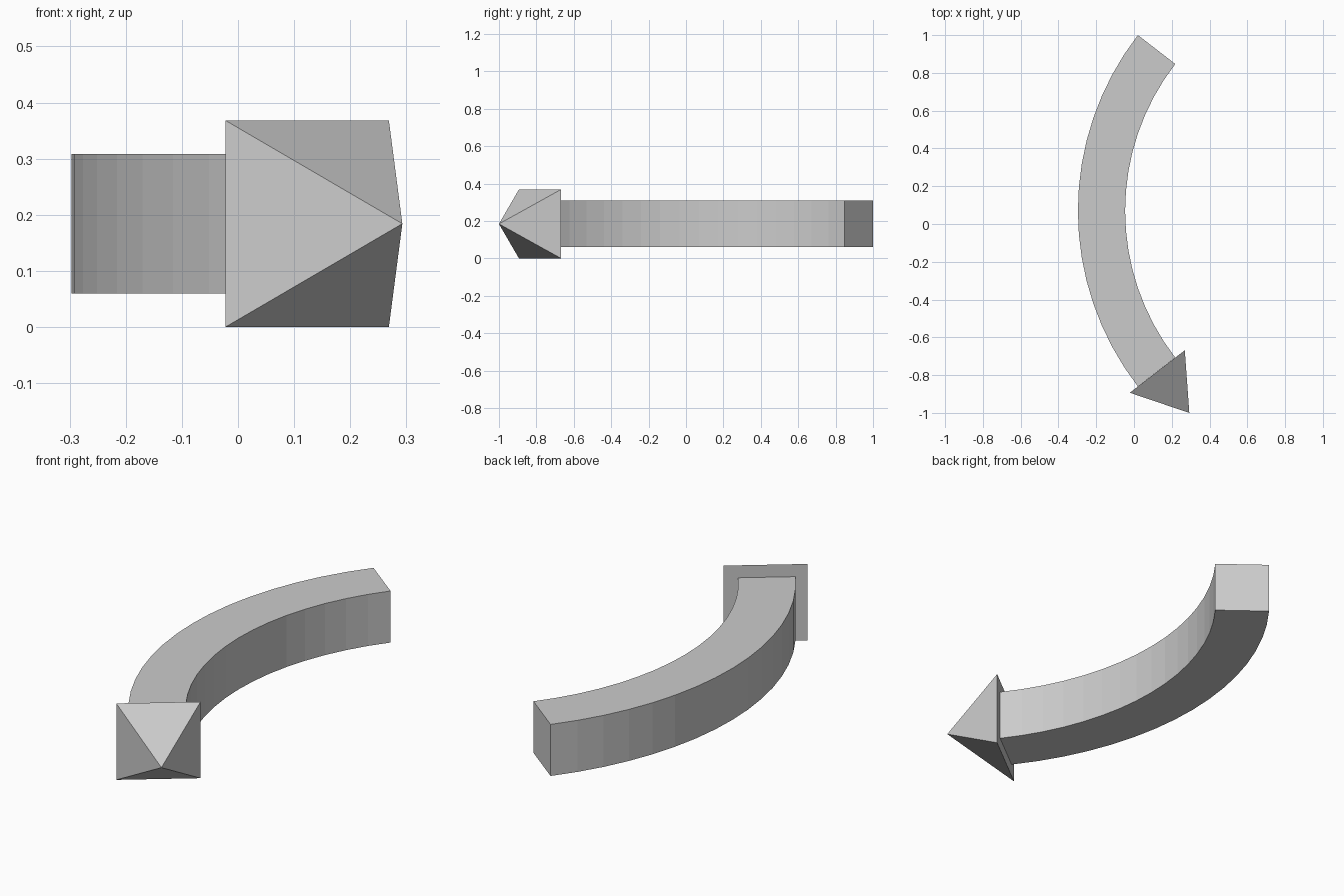
import bpy, bmesh
from math import sin, cos, radians, sqrt, pi
from mathutils import Matrix, Vector

if "Cube" in bpy.data.objects:
    bpy.data.objects.remove(bpy.data.objects["Cube"])

CX, CY, MID_Z = 1.224, 0.07, 0.184     # centre of the arc
R_OUT, R_IN = 1.521, 1.271
HALF = radians(37.7)
SEGS = 16


def add_object(name, bm):
    bmesh.ops.recalc_face_normals(bm, faces=bm.faces)
    mesh = bpy.data.meshes.new(name)
    bm.to_mesh(mesh)
    bm.free()
    obj = bpy.data.objects.new(name, mesh)
    bpy.context.collection.objects.link(obj)
    return obj


# Curved shaft: flat arc outline, extruded upward
def arc_point(r, i):
    a = HALF - 2 * HALF * i / SEGS
    return (CX - r * cos(a), CY + r * sin(a), 0.06)


bm = bmesh.new()
outline = [arc_point(R_OUT, i) for i in range(SEGS + 1)]
outline += [arc_point(R_IN, i) for i in reversed(range(SEGS + 1))]
face = bm.faces.new([bm.verts.new(p) for p in outline])
ext = bmesh.ops.extrude_face_region(bm, geom=[face])
top = [v for v in ext["geom"] if isinstance(v, bmesh.types.BMVert)]
bmesh.ops.translate(bm, verts=top, vec=(0, 0, 0.248))
add_object("curved_shaft", bm)

# Arrow head: square pyramid pointing along the arc's end tangent
bm = bmesh.new()
depth, half_width = 0.277, 0.1838
bmesh.ops.create_cone(bm, cap_ends=True, segments=4, radius1=half_width * sqrt(2),
                      radius2=0, depth=depth, matrix=Matrix.Rotation(pi / 4, 4, 'Z'))
bmesh.ops.remove_doubles(bm, verts=bm.verts, dist=1e-4)
fwd = Vector((sin(HALF), -cos(HALF), 0))
side = Vector((cos(HALF), sin(HALF), 0))
rot = Matrix((side, Vector((0, 0, 1)), fwd)).transposed().to_4x4()
base = Vector((0.1235, -0.781, MID_Z))
bm.transform(Matrix.Translation(base + fwd * depth / 2) @ rot)
add_object("arrow_head", bm)
